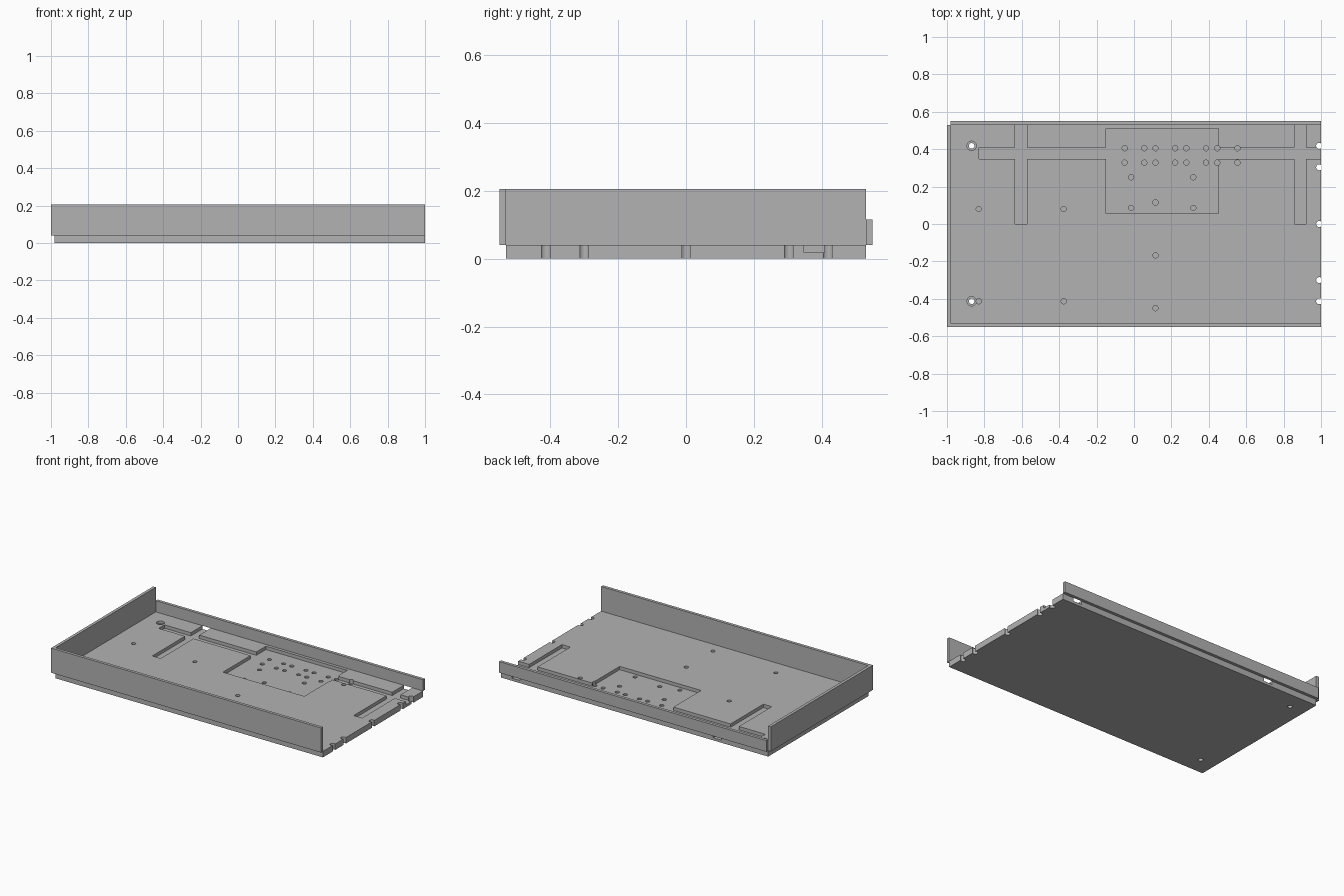
import bpy

cube = bpy.data.objects.get("Cube")
if cube:
    bpy.data.objects.remove(cube, do_unlink=True)

grey = bpy.data.materials.new("plain_grey")
grey.use_nodes = True
COLOUR = (0.45, 0.45, 0.45, 1)
grey.diffuse_color = COLOUR
grey.node_tree.nodes["Principled BSDF"].inputs["Base Color"].default_value = COLOUR

THICK = 0.04    # base plate thickness
FLOOR = 0.0175  # floor of the recesses
PILOT = 0.008   # bottom of the blind holes
OVER = 0.1      # cutters reach past the surface


def box(name, x0, x1, y0, y1, z0, z1):
    bpy.ops.mesh.primitive_cube_add(
        size=1, location=((x0 + x1) / 2, (y0 + y1) / 2, (z0 + z1) / 2))
    ob = bpy.context.object
    ob.name = name
    ob.scale = (x1 - x0, y1 - y0, z1 - z0)
    bpy.ops.object.transform_apply(location=True, rotation=False, scale=True)
    ob.data.materials.append(grey)
    return ob


def drill(x, y, radius, bottom):
    bpy.ops.mesh.primitive_cylinder_add(
        vertices=24, radius=radius, depth=OVER - bottom,
        location=(x, y, (OVER + bottom) / 2))
    return bpy.context.object


def cut(target, cutters):
    for cutter in cutters:
        cutter.hide_render = True
        mod = target.modifiers.new("cut", "BOOLEAN")
        mod.operation = "DIFFERENCE"
        mod.solver = "EXACT"
        mod.object = cutter
        bpy.context.view_layer.objects.active = target
        bpy.ops.object.modifier_apply(modifier=mod.name)
        bpy.data.objects.remove(cutter, do_unlink=True)


# Base plate and the three walls around it
base = box("base_plate", -0.98, 1, -0.53, 0.53, 0, THICK)
box("front_wall", -1, 1, -0.55, -0.53, THICK, 0.205)
box("right_wall", -1, -0.98, -0.53, 0.53, THICK, 0.205)
box("back_wall", -0.98, 1, 0.53, 0.55, THICK, 0.115)

# Recesses: long channel, two cross slots open at the back, square pocket
cut(base, [
    box("channel", -0.83, 1.1, 0.347, 0.408, FLOOR, OVER),
    box("slot_a", -0.635, -0.573, 0, 0.6, FLOOR, OVER),
    box("slot_b", 0.857, 0.919, 0, 0.6, FLOOR, OVER),
    box("pocket", -0.15, 0.453, 0.055, 0.51, FLOOR, OVER),
])

# Blind pilot holes, single and in two rows
holes = [(x, y) for x in (-0.83, -0.376) for y in (0.08, -0.413)]
holes += [(x, y) for x in (-0.015, 0.317) for y in (0.25, 0.086)]
holes += [(0.115, y) for y in (0.115, -0.168, -0.45)]
holes += [(x + dx, y) for x in (0.055, 0.22, 0.385)
          for dx in (0, 0.06) for y in (0.328, 0.405)]
holes += [(x, y) for x in (-0.05, 0.553) for y in (0.328, 0.405)]
cut(base, [drill(x, y, 0.014, PILOT) for x, y in holes])

# Counterbored screw holes through the plate
for y in (0.418, -0.413):
    cut(base, [drill(-0.868, y, 0.025, 0.025), drill(-0.868, y, 0.015, -OVER)])

# Open round notches along the left edge
cut(base, [drill(0.99, y, 0.016, -OVER)
           for y in (0.418, 0.303, 0, -0.3, -0.413)])
